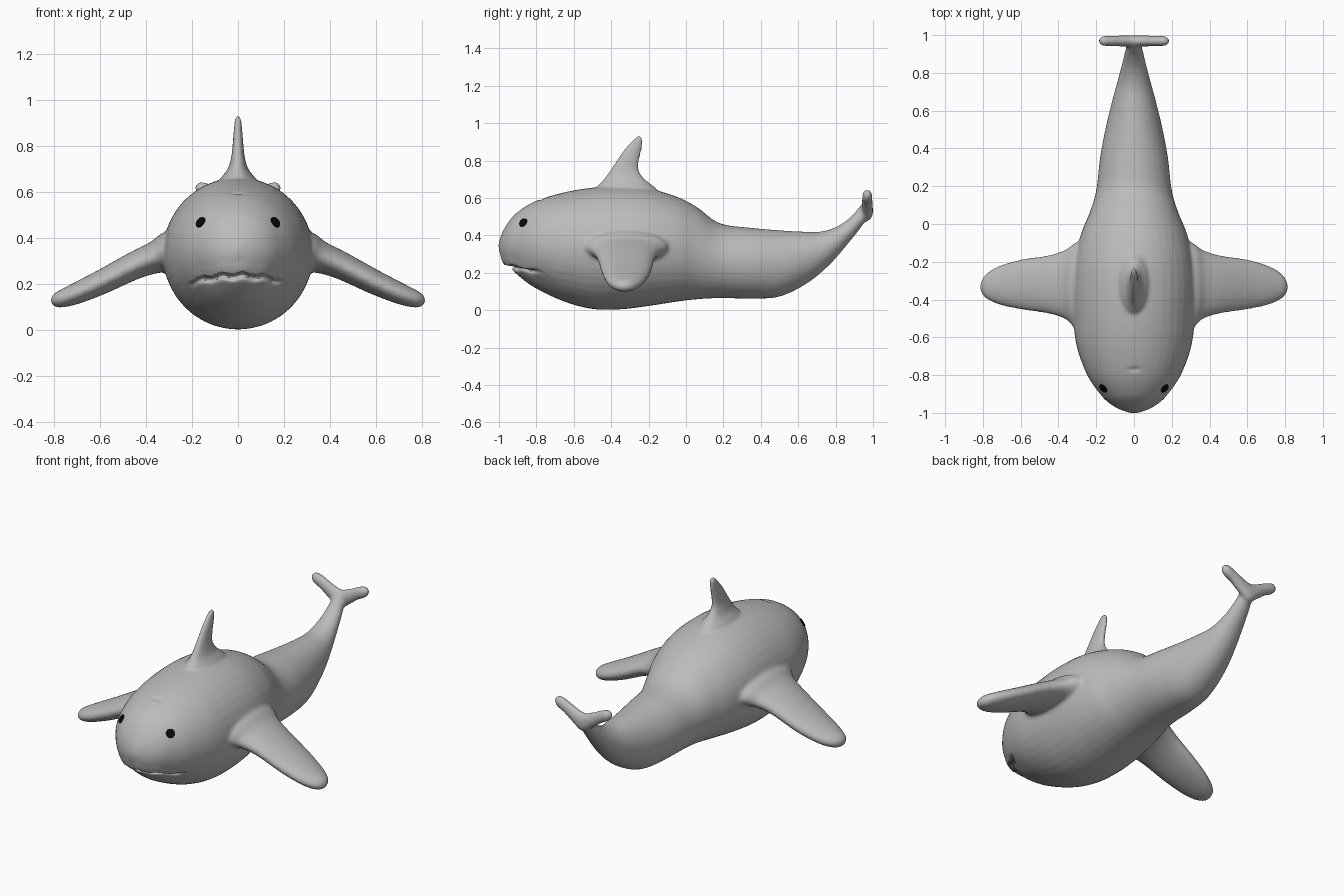
import bpy, bmesh, math
from mathutils import Vector, Matrix

if "Cube" in bpy.data.objects:
    bpy.data.objects.remove(bpy.data.objects["Cube"])


def material(name, rgb):
    m = bpy.data.materials.new(name)
    m.diffuse_color = (*rgb, 1)
    m.use_nodes = True
    m.node_tree.nodes["Principled BSDF"].inputs["Base Color"].default_value = m.diffuse_color
    return m


GREY = material("skin grey", (0.5, 0.5, 0.5))
BLACK = material("eye black", (0.003, 0.003, 0.003))


def add_object(name, bm, mat):
    me = bpy.data.meshes.new(name)
    bm.to_mesh(me)
    bm.free()
    me.materials.append(mat)
    ob = bpy.data.objects.new(name, me)
    bpy.context.collection.objects.link(ob)
    return ob


def spline(rows, steps):
    """Catmull-Rom through rows of numbers."""
    out = []
    for i in range(len(rows) - 1):
        a, b, c, d = (rows[max(0, min(len(rows) - 1, i + k))] for k in (-1, 0, 1, 2))
        for s in range(steps):
            t = s / steps
            out.append([0.5 * (2 * q + (r - p) * t + (2 * p - 5 * q + 4 * r - w) * t * t
                               + (3 * q - p - 3 * r + w) * t ** 3)
                        for p, q, r, w in zip(a, b, c, d)])
    return out + [rows[-1]]


def loft(bm, rings, steps=5, sides=40):
    """Ellipse rings: centre, half axis u, half axis v."""
    rows = spline([[*c, *u, *v] for c, u, v in rings], steps)
    loops = []
    for r in rows:
        c, u, v = Vector(r[:3]), Vector(r[3:6]), Vector(r[6:])
        loops.append([bm.verts.new(c + u * math.cos(a) + v * math.sin(a))
                      for a in (2 * math.pi * k / sides for k in range(sides))])
    for A, B in zip(loops, loops[1:]):
        for k in range(sides):
            j = (k + 1) % sides
            bm.faces.new((A[k], A[j], B[j], B[k]))
    bm.faces.new(loops[0][::-1])
    bm.faces.new(loops[-1])


bm = bmesh.new()

# Body and tail: top y, top z, bottom y, bottom z, half width
sections = [
    (-1.003, .355, -1.003, .335, .008), (-.985, .41, -.985, .275, .068),
    (-.95, .47, -.95, .225, .13), (-.9, .525, -.9, .18, .18),
    (-.8, .585, -.8, .115, .248), (-.65, .63, -.65, .045, .303),
    (-.5, .655, -.5, .006, .322), (-.35, .662, -.35, .004, .327),
    (-.2, .65, -.2, .022, .315), (-.05, .607, -.05, .045, .28),
    (.06, .55, .06, .058, .235), (.18, .465, .18, .064, .2),
    (.35, .44, .35, .062, .18), (.5, .427, .5, .072, .152),
    (.62, .42, .65, .145, .12), (.72, .42, .77, .245, .09),
    (.81, .448, .87, .36, .065), (.88, .498, .945, .455, .048),
    (.925, .55, .988, .525, .035), (.945, .575, .985, .565, .02),
]
loft(bm, [((0, (ty + by) / 2, (tz + bz) / 2), (w, 0, 0),
           (0, (ty - by) / 2, (tz - bz) / 2)) for ty, tz, by, bz, w in sections])

# Side fins: x, y, z, half chord, half thickness
fin = [(.2, -.32, .36, .235, .09), (.3, -.325, .335, .23, .085),
       (.36, -.32, .315, .185, .066), (.45, -.32, .28, .155, .057),
       (.6, -.32, .205, .132, .05), (.72, -.325, .152, .1, .042),
       (.79, -.33, .127, .058, .03), (.815, -.335, .118, .008, .006)]
for s in (-1, 1):
    loft(bm, [((s * x, y, z), (0, c, 0), (s * .35 * t, 0, t)) for x, y, z, c, t in fin])

# Dorsal fin: z, front y, back y, half thickness
dorsal = [(.6, -.5, -.12, .11), (.66, -.475, -.17, .075), (.7, -.44, -.22, .045),
          (.75, -.405, -.252, .03), (.8, -.372, -.25, .024), (.85, -.338, -.238, .02),
          (.9, -.295, -.23, .016), (.925, -.27, -.235, .012), (.931, -.26, -.245, .004)]
loft(bm, [((0, (f + b) / 2, z), (0, (b - f) / 2, 0), (t, 0, 0)) for z, f, b, t in dorsal])

# Tail flukes: x, z, half chord, half thickness
half = [(.06, .558, .047, .029), (.12, .595, .038, .028),
        (.165, .613, .032, .026), (.189, .617, .008, .008)]
fluke = [(-x, *r) for x, *r in reversed(half)] + [(0, .53, .055, .031)] + half
loft(bm, [((x, .969, z), (0, t, 0), (0, 0, c)) for x, z, c, t in fluke])

bmesh.ops.recalc_face_normals(bm, faces=bm.faces)
body = add_object("body", bm, GREY)

# Fuse all parts into one skin with soft joints
rem = body.modifiers.new("fuse", 'REMESH')
rem.mode = 'VOXEL'
rem.voxel_size = .0095
soft = body.modifiers.new("soften", 'SMOOTH')
soft.factor = .5
soft.iterations = 8
dg = bpy.context.evaluated_depsgraph_get()
skin = bpy.data.meshes.new_from_object(body.evaluated_get(dg))
body.modifiers.clear()
body.data = skin
skin.name = "body"
skin.materials.clear()
skin.materials.append(GREY)


def mouth_z(x):
    return .245 - .03 * (x / .2) ** 2 + .005 * math.sin(70 * x)


# Mouth: overhanging lip, groove and set-back jaw; small dimple on the brow
for v in skin.vertices:
    x, y, z = v.co
    if y < -.7 and abs(x) < .22:
        w = min(1, (1 - abs(x) / .22) * 3)
        d = mouth_z(x) - z
        if 0 < d < .12:
            v.co.y += w * (.018 * (1 - d / .12) + .03 * math.exp(-((d - .01) / .012) ** 2))
        elif -.05 < d <= 0:
            v.co.y -= w * .008 * (1 + d / .05)
    if z > .5:
        v.co.z -= .008 * math.exp(-(x / .03) ** 2 - ((y + .77) / .012) ** 2)
skin.polygons.foreach_set("material_index", [0] * len(skin.polygons))
skin.polygons.foreach_set("use_smooth", [True] * len(skin.polygons))
skin.update()
bpy.context.view_layer.update()

# Eyes: thin oval plates lying on the skin
bm = bmesh.new()
for s in (-1, 1):
    ok, p, n, i = body.closest_point_on_mesh(Vector((s * .168, -.875, .472)))
    rot = n.to_track_quat('Z', 'Y').to_matrix().to_4x4()
    bmesh.ops.create_cone(bm, cap_ends=True, segments=12, radius1=.026, radius2=.024,
                          depth=.008, matrix=Matrix.Translation(p + n * .001) @ rot)
add_object("eyes", bm, BLACK)

# Teeth: small cones under the upper lip
bm = bmesh.new()
for x in (-.14, -.09, -.04, .04, .09, .14):
    z = mouth_z(x) - .012
    hit, p, n, i = body.ray_cast(Vector((x, -2, z)), Vector((0, 1, 0)))
    if hit:
        bmesh.ops.create_cone(bm, cap_ends=True, segments=10, radius1=.003, radius2=.013,
                              depth=.035, matrix=Matrix.Translation(p + Vector((0, .004, 0))))
teeth = add_object("teeth", bm, GREY)
for p in teeth.data.polygons:
    p.use_smooth = len(p.vertices) == 4
